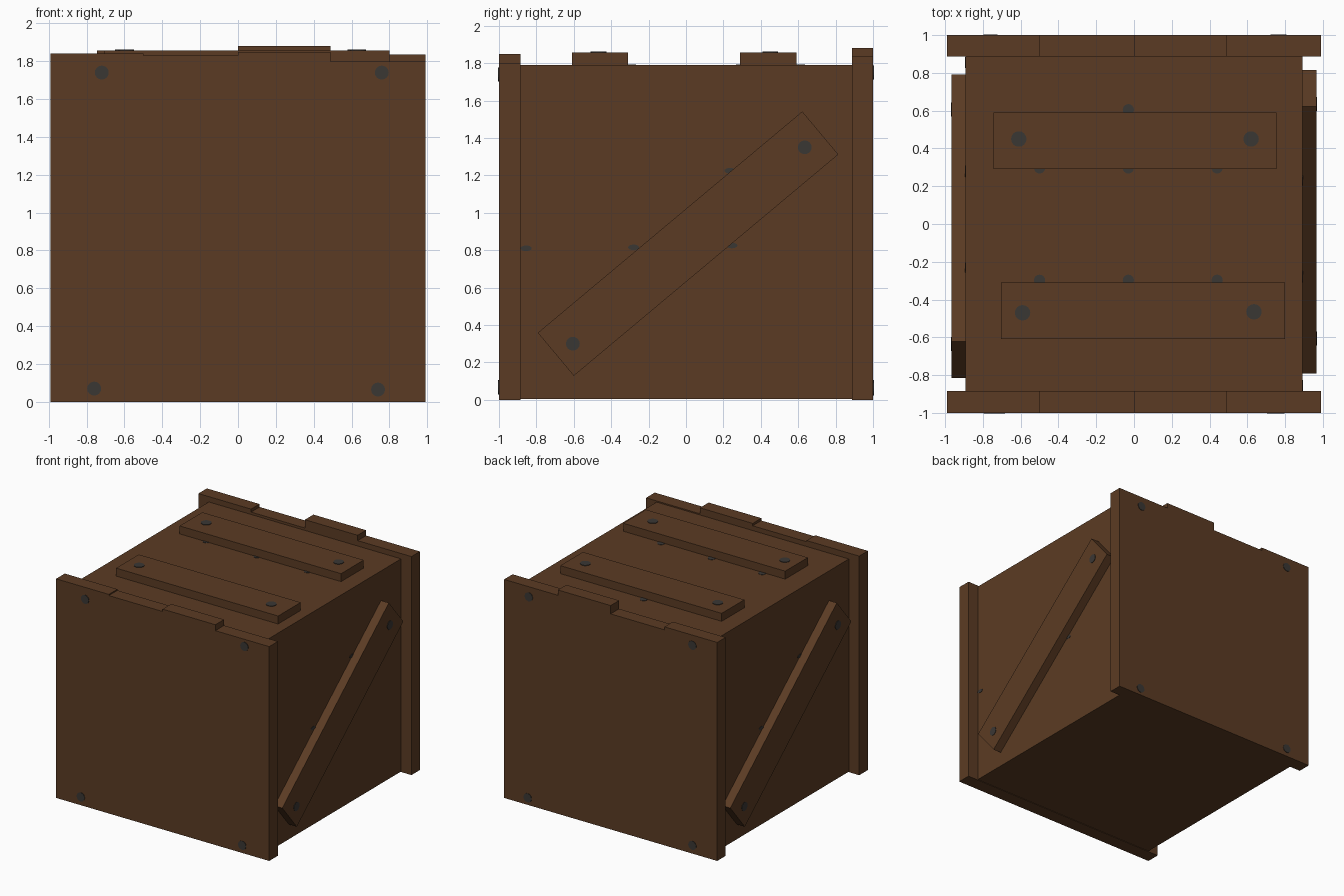
import bpy, math
from mathutils import Matrix, Vector

if "Cube" in bpy.data.objects:
    bpy.data.objects.remove(bpy.data.objects["Cube"])


def material(name, rgb):
    m = bpy.data.materials.new(name)
    m.diffuse_color = (*rgb, 1)
    m.use_nodes = True
    m.node_tree.nodes["Principled BSDF"].inputs["Base Color"].default_value = m.diffuse_color
    return m


WOOD = material("brown wood", (0.105, 0.044, 0.017))
IRON = material("dark iron", (0.042, 0.038, 0.034))


def box(name, lo, hi):
    lo, hi = Vector(lo), Vector(hi)
    bpy.ops.mesh.primitive_cube_add(size=1, location=(lo + hi) / 2)
    o = bpy.context.object
    o.name = name
    o.scale = hi - lo
    o.data.materials.append(WOOD)
    return o


def nail(name, pos, axis, r=0.037, stretch=1.0):
    # flat round nail head facing along axis
    bpy.ops.mesh.primitive_cylinder_add(vertices=16, radius=r, depth=0.008, location=pos)
    o = bpy.context.object
    o.name = name
    o.rotation_euler = Vector(axis).to_track_quat('Z', 'Y').to_euler()
    o.data.materials.append(IRON)
    return o


# Crate body
box("crate_body", (-0.893, -0.89, 0.004), (0.893, 0.89, 1.79))

# Uneven planks of the front and back panels
edges = [-0.99, -0.5, 0.0, 0.49, 0.99]
panels = {
    "front_plank": (-1.0, -0.885, [1.84, 1.83, 1.85, 1.80]),
    "back_plank": (0.888, 1.0, [1.835, 1.81, 1.88, 1.835]),
}
for name, (y0, y1, tops) in panels.items():
    for i, top in enumerate(tops):
        box(name, (edges[i], y0, 0), (edges[i + 1], y1, top))

# Panel nails
for x, z in [(-0.72, 1.74), (0.76, 1.74), (-0.76, 0.07), (0.74, 0.065)]:
    nail("front_nail", (x, -1.0, z), (0, -1, 0))
for x, z in [(0.76, 1.75), (-0.76, 1.75), (0.77, 0.06), (-0.76, 0.07)]:
    nail("back_nail", (x, 1.0, z), (0, 1, 0))

# Lid slats with nails
box("lid_slat_back", (-0.745, 0.29, 1.78), (0.755, 0.59, 1.857))
box("lid_slat_front", (-0.705, -0.61, 1.78), (0.80, -0.31, 1.857))
for x, y in [(-0.61, 0.45), (0.62, 0.45), (-0.59, -0.47), (0.635, -0.465)]:
    nail("slat_nail", (x, y, 1.857), (0, 0, 1), 0.041)

# Lid nails half hidden under the slats
for x in (-0.5, -0.03, 0.44):
    for y in (0.297, -0.298):
        nail("lid_nail", (x, y, 1.788), (0, 0, 1), 0.03)
nail("lid_nail", (-0.03, 0.605, 1.788), (0, 0, 1), 0.03)

# Diagonal side braces, the left one turned half round
angle = math.atan2(1.18, 1.41)
for side, s in (("right", 1), ("left", -1)):
    turn = Matrix.Rotation(0 if s > 0 else math.pi, 4, 'Z')
    b = box(side + "_brace", (-0.0425, -0.922, -0.15), (0.0425, 0.922, 0.15))
    b.matrix_world = (turn @ Matrix.Translation((0.924, 0.011, 0.835))
                      @ Matrix.Rotation(angle, 4, 'X')
                      @ Matrix.Diagonal((0.085, 1.844, 0.30, 1)))
    for y, z in [(-0.605, 0.30), (0.635, 1.35)]:
        nail(side + "_brace_nail", turn @ Vector((0.966, y, z)), (s, 0, 0))
    # Small worn nails in the side planks
    for y, z in [(-0.855, 0.81), (-0.28, 0.815), (0.235, 1.225), (0.245, 0.825)]:
        n = nail(side + "_side_nail", turn @ Vector((0.892, y, z)), (s, 0, 0), 0.03)
        n.matrix_world = (Matrix.Translation(n.location) @ Matrix.Diagonal((1, 1, 0.5, 1))
                          @ n.rotation_euler.to_matrix().to_4x4())
